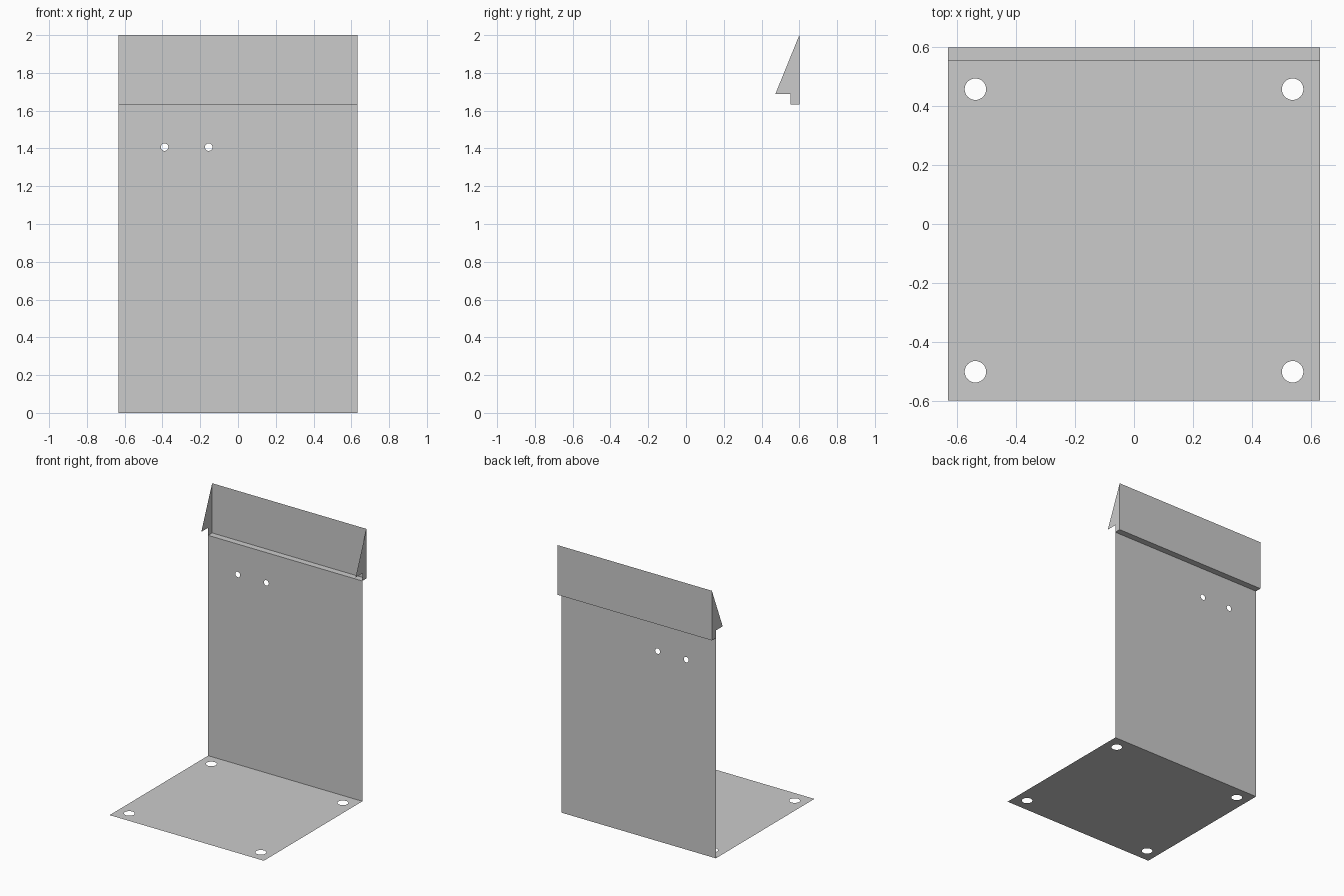
import bpy, bmesh
from math import cos, sin, pi
from mathutils import Vector

if "Cube" in bpy.data.objects:
    bpy.data.objects.remove(bpy.data.objects["Cube"])

W = 0.632                                  # half width
Y_PANEL, Y_BACK, Y_TIP = 0.553, 0.6, 0.473
Z_STEP, Z_TIP, Z_TOP = 1.632, 1.688, 2.0


def sheet(name, outline, normal, place, holes=(), sides=32):
    """Flat sheet from a 2D outline with round holes (u, v, radius); place maps (u, v) to 3D."""
    loops = [outline]
    for u, v, r in holes:
        loops.append([(u + r * cos(2 * pi * i / sides), v + r * sin(2 * pi * i / sides))
                      for i in range(sides)])
    bm = bmesh.new()
    edges = []
    for loop in loops:
        vs = [bm.verts.new(place(u, v)) for u, v in loop]
        edges += [bm.edges.new((vs[i - 1], vs[i])) for i in range(len(vs))]
    bmesh.ops.triangle_fill(bm, edges=edges, use_beauty=True, normal=Vector(normal))
    bm.normal_update()
    flip = [f for f in bm.faces if f.normal.dot(Vector(normal)) < 0]
    if flip:
        bmesh.ops.reverse_faces(bm, faces=flip)
    mesh = bpy.data.meshes.new(name)
    bm.to_mesh(mesh)
    bm.free()
    ob = bpy.data.objects.new(name, mesh)
    bpy.context.collection.objects.link(ob)
    return ob


def rect(v0, v1):
    return [(-W, v0), (W, v0), (W, v1), (-W, v1)]


# Base plate with four mounting holes
sheet("base_plate", rect(-0.6, Y_PANEL), (0, 0, 1), lambda u, v: (u, v, 0),
      [(x, y, 0.0365) for x in (-0.539, 0.539) for y in (-0.502, 0.458)])

# Upright panel with two small holes
sheet("back_panel", rect(0, Z_STEP), (0, -1, 0), lambda u, v: (u, Y_PANEL, v),
      [(x, 1.407, 0.02) for x in (-0.389, -0.155)])

# Set-back step and upper panel
sheet("step_ledge", rect(Y_PANEL, Y_BACK), (0, 0, 1), lambda u, v: (u, v, Z_STEP))
sheet("upper_panel", rect(Z_STEP, Z_TOP), (0, -1, 0), lambda u, v: (u, Y_BACK, v))

# Triangular end cheeks
cheek = [(Y_BACK, Z_TOP), (Y_TIP, Z_TIP), (Y_PANEL, Z_TIP), (Y_PANEL, Z_STEP), (Y_BACK, Z_STEP)]
for side, s in (("left", -1), ("right", 1)):
    sheet(f"{side}_cheek", cheek, (s, 0, 0), lambda u, v, s=s: (s * W, u, v))
